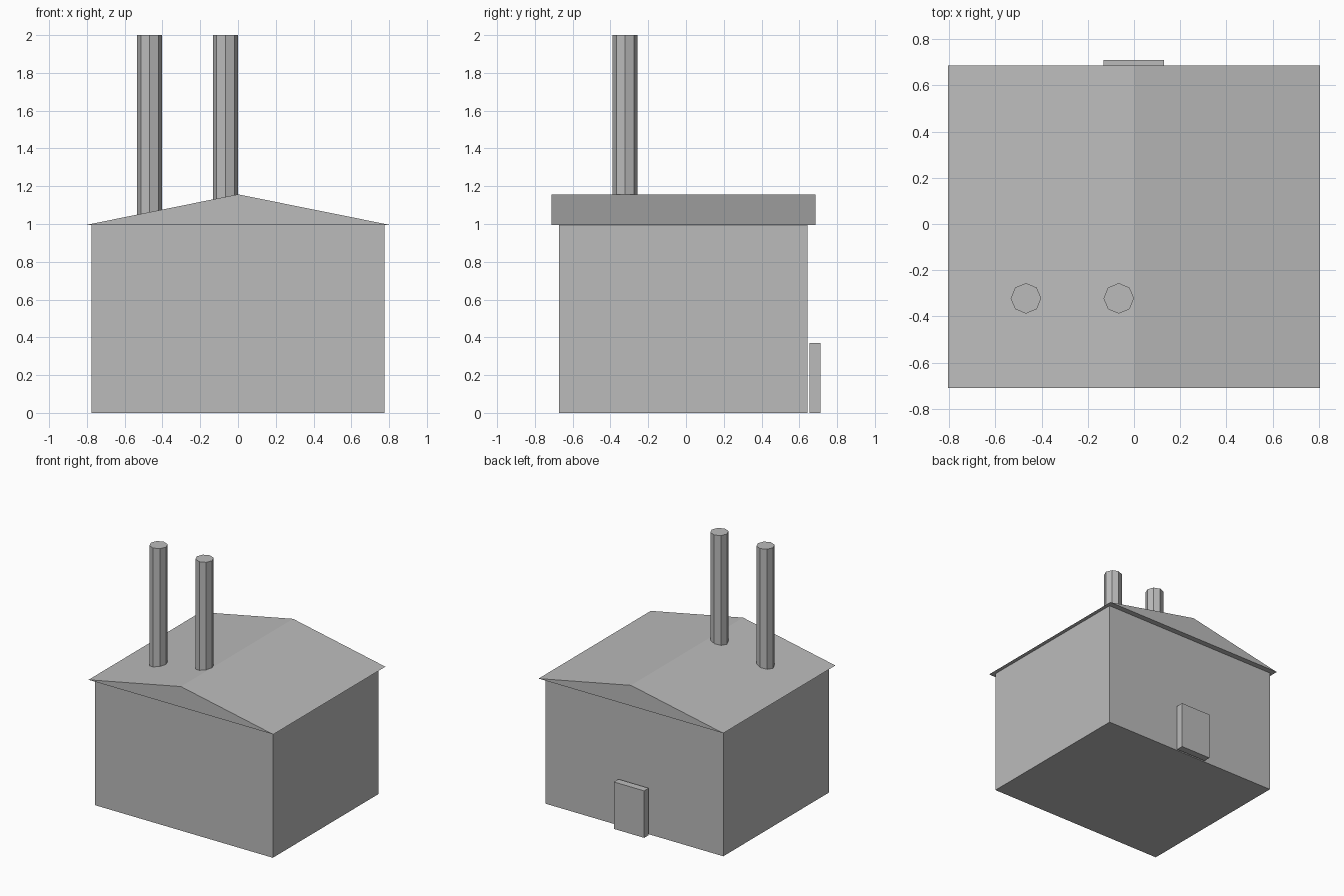
import bpy

cube = bpy.data.objects.get("Cube")
if cube:
    bpy.data.objects.remove(cube, do_unlink=True)

# One plain grey for the whole building
grey = bpy.data.materials.new("plain_grey")
grey.use_nodes = True
grey.diffuse_color = (0.5, 0.5, 0.5, 1)
grey.node_tree.nodes["Principled BSDF"].inputs["Base Color"].default_value = (0.5, 0.5, 0.5, 1)


def box(name, low, high):
    centre = [(a + b) / 2 for a, b in zip(low, high)]
    bpy.ops.mesh.primitive_cube_add(size=1, location=centre)
    obj = bpy.context.object
    obj.name = name
    obj.scale = [b - a for a, b in zip(low, high)]
    bpy.ops.object.transform_apply(location=False, rotation=False, scale=True)
    obj.data.materials.append(grey)
    return obj


def prism(name, profile, front, back):
    """Extrude an x-z profile along y."""
    n = len(profile)
    verts = [(x, y, z) for y in (front, back) for x, z in profile]
    faces = [tuple(range(n)), tuple(reversed(range(n, 2 * n)))]
    faces += [(i, i + n, (i + 1) % n + n, (i + 1) % n) for i in range(n)]
    mesh = bpy.data.meshes.new(name)
    mesh.from_pydata(verts, [], faces)
    obj = bpy.data.objects.new(name, mesh)
    bpy.context.collection.objects.link(obj)
    mesh.materials.append(grey)
    return obj


def chimney(name, x, y, bottom, top, radius):
    bpy.ops.mesh.primitive_cylinder_add(
        vertices=8, radius=radius, depth=top - bottom,
        location=(x, y, (top + bottom) / 2))
    obj = bpy.context.object
    obj.name = name
    obj.data.materials.append(grey)
    return obj


# Walls and the door slab at the back
box("walls", (-0.775, -0.673, 0), (0.775, 0.642, 0.995))
box("back_door", (-0.133, 0.654, 0), (0.131, 0.711, 0.37))

# Low gable roof with overhanging eaves
prism("roof", [(-0.805, 0.995), (0.805, 0.995), (0, 1.157)], -0.711, 0.686)

# Pair of tall octagonal chimneys
for side, x in (("outer", -0.468), ("inner", -0.066)):
    chimney(side + "_chimney", x, -0.322, 1.0, 2.0, 0.066)
